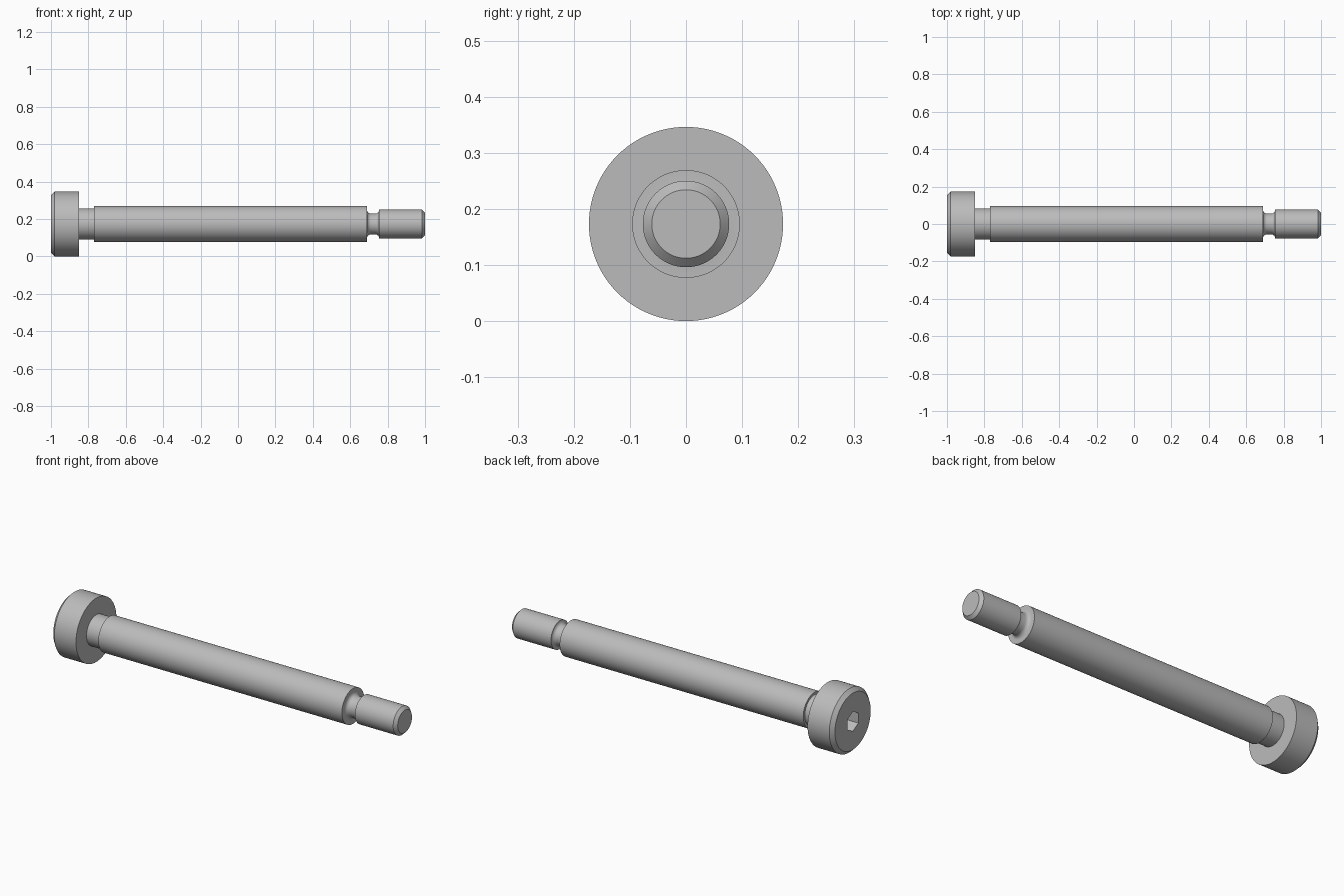
import bpy, bmesh, math

old = bpy.data.objects.get("Cube")
if old:
    bpy.data.objects.remove(old, do_unlink=True)

steel = bpy.data.materials.new("grey_steel")
steel.use_nodes = True
grey = (0.5, 0.5, 0.5, 1)
steel.diffuse_color = grey
steel.node_tree.nodes["Principled BSDF"].inputs["Base Color"].default_value = grey

SIDES = 96
HEAD_R, NECK_R, SHOULDER_R, GROOVE_R, THREAD_R = 0.173, 0.083, 0.096, 0.056, 0.077
HEX_R, HEX_DEPTH = 0.054, 0.08


def arc(cx, cr, rad, start, end, steps=6):
    """Points on a fillet in the (x, radius) plane, angles in degrees."""
    angles = [math.radians(start + (end - start) * i / steps) for i in range(steps + 1)]
    return [(cx + rad * math.cos(a), cr + rad * math.sin(a)) for a in angles]


def ring(bm, x, r, sides):
    return [bm.verts.new((x, r * math.sin(t), HEAD_R + r * math.cos(t)))
            for t in (math.tau * i / sides for i in range(sides))]


def bridge(bm, a, b):
    n = len(a)
    for i in range(n):
        bm.faces.new((a[i], a[(i + 1) % n], b[(i + 1) % n], b[i]))


# Turned profile from the head to the tip
fillet = 0.02
profile = [(-1, HEAD_R - 0.02), (-0.98, HEAD_R), (-0.85, HEAD_R),
           (-0.85, NECK_R), (-0.77, NECK_R), (-0.77, SHOULDER_R),
           (0.69, SHOULDER_R)]
profile += arc(0.69 + fillet, GROOVE_R + fillet, fillet, 180, 270)
profile += arc(0.755 - fillet, GROOVE_R + fillet, fillet, 270, 360)
profile += [(0.755, THREAD_R), (0.984, THREAD_R), (1, THREAD_R - 0.016)]

bm = bmesh.new()
rings = [ring(bm, x, r, SIDES) for x, r in profile]
for a, b in zip(rings, rings[1:]):
    bridge(bm, a, b)
bm.faces.new(rings[-1])

# Hex socket in the head, joined to the round rim by a flat annulus
mouth = ring(bm, -1, HEX_R, 6)
floor = ring(bm, -1 + HEX_DEPTH, HEX_R, 6)
bridge(bm, mouth, floor)
bm.faces.new(floor)
step = SIDES // 6
for k in range(6):
    outer = [rings[0][(k * step + i) % SIDES] for i in range(step + 1)]
    bm.faces.new(outer + [mouth[(k + 1) % 6], mouth[k]])
bmesh.ops.recalc_face_normals(bm, faces=bm.faces[:])

mesh = bpy.data.meshes.new("shoulder_screw")
bm.to_mesh(mesh)
bm.free()
mesh.materials.append(steel)
screw = bpy.data.objects.new("shoulder_screw", mesh)
bpy.context.collection.objects.link(screw)

bpy.context.view_layer.objects.active = screw
screw.select_set(True)
bpy.ops.object.shade_smooth_by_angle(angle=math.radians(30))
